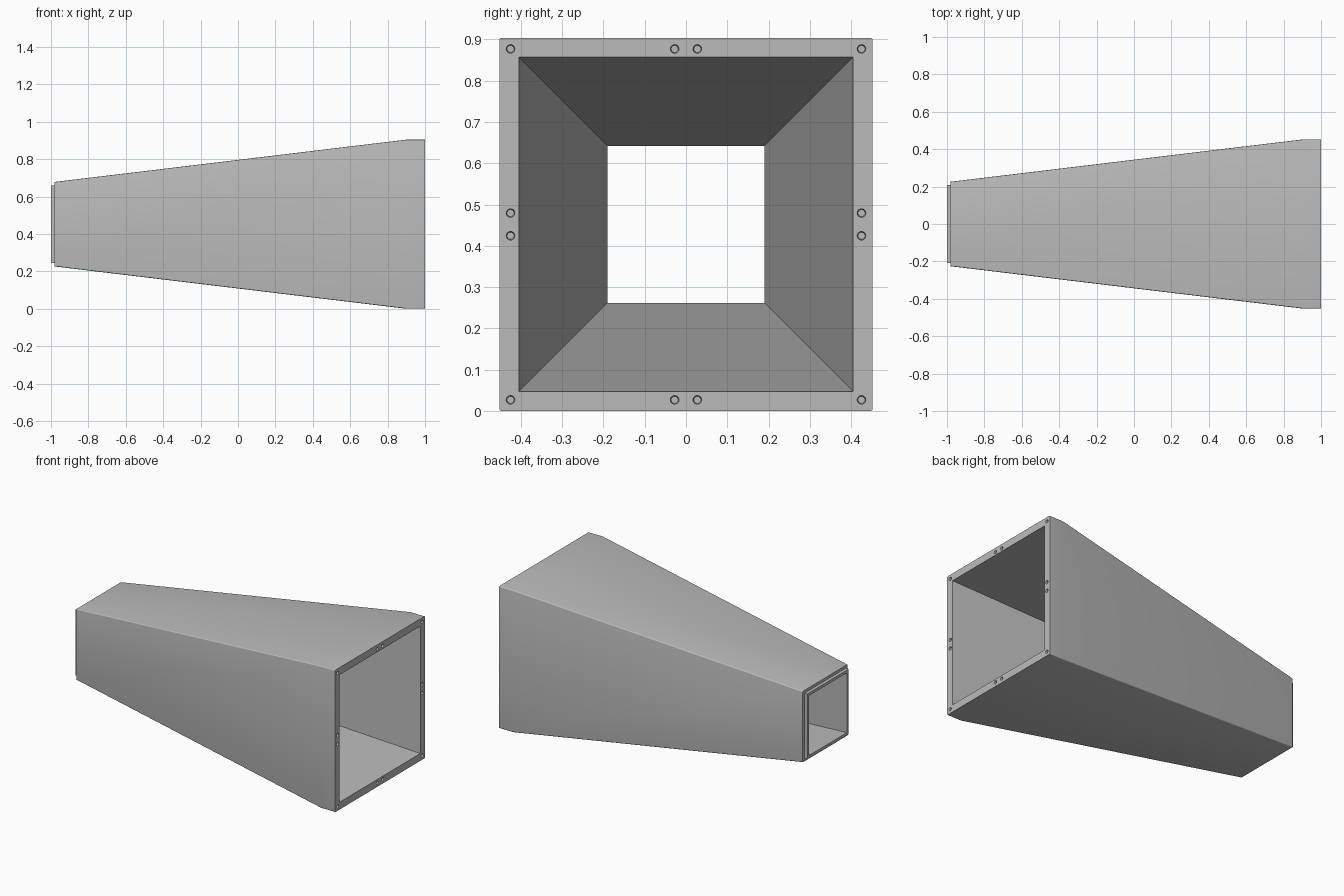
import bpy, bmesh, math
from mathutils import Matrix, Vector

if "Cube" in bpy.data.objects:
    bpy.data.objects.remove(bpy.data.objects["Cube"])

MID = 0.452  # height of the duct axis

grey = bpy.data.materials.new("light grey metal")
grey.diffuse_color = (0.5, 0.5, 0.5, 1)
grey.use_nodes = True
grey.node_tree.nodes["Principled BSDF"].inputs["Base Color"].default_value = grey.diffuse_color


def make_object(name, bm):
    bmesh.ops.recalc_face_normals(bm, faces=bm.faces)
    mesh = bpy.data.meshes.new(name)
    bm.to_mesh(mesh)
    bm.free()
    mesh.materials.append(grey)
    obj = bpy.data.objects.new(name, mesh)
    bpy.context.collection.objects.link(obj)
    return obj


# Wall section as (x, half width): flange, taper, stepped lip, inner wall
section = [(1, 0.452), (0.9, 0.452), (-0.98, 0.226), (-0.98, 0.208),
           (-1, 0.208), (-1, 0.19), (1, 0.405)]

# Tapered square duct: the section swept round four corners
bm = bmesh.new()
rings = [[bm.verts.new((x, sy * h, MID + sz * h))
          for sy, sz in ((-1, -1), (1, -1), (1, 1), (-1, 1))] for x, h in section]
for i, ring in enumerate(rings):
    nxt = rings[(i + 1) % len(rings)]
    for k in range(4):
        m = (k + 1) % 4
        bm.faces.new((ring[k], ring[m], nxt[m], nxt[k]))
# Small rounding on the long outer corners
corners = [bm.edges.get((rings[i][k], rings[i + 1][k])) for i in (0, 1) for k in range(4)]
bmesh.ops.bevel(bm, geom=corners, offset=0.006, segments=4, profile=0.5, affect='EDGES')
duct = make_object("tapered_duct", bm)

# Countersunk bolt holes in the flange
bm = bmesh.new()
E, C = 0.425, 0.0275
spots = [(a, b) for a in (-E, E) for b in (-E, -C, C, E)]
spots += [(a, b) for a in (-C, C) for b in (-E, E)]
for y, z in spots:
    place = Matrix.Translation(Vector((0.995, y, MID + z))) @ Matrix.Rotation(math.pi / 2, 4, 'Y')
    bmesh.ops.create_cone(bm, cap_ends=True, segments=20, radius1=0.0085,
                          radius2=0.0115, depth=0.03, matrix=place)
cutter = make_object("bolt_hole_cutter", bm)
cutter.hide_render = True

cut = duct.modifiers.new("bolt holes", 'BOOLEAN')
cut.object = cutter
cut.operation = 'DIFFERENCE'
cut.solver = 'EXACT'
bpy.context.view_layer.objects.active = duct
duct.select_set(True)
bpy.ops.object.modifier_apply(modifier=cut.name)
bpy.data.objects.remove(cutter)
bpy.ops.object.shade_smooth_by_angle(angle=math.radians(30))
